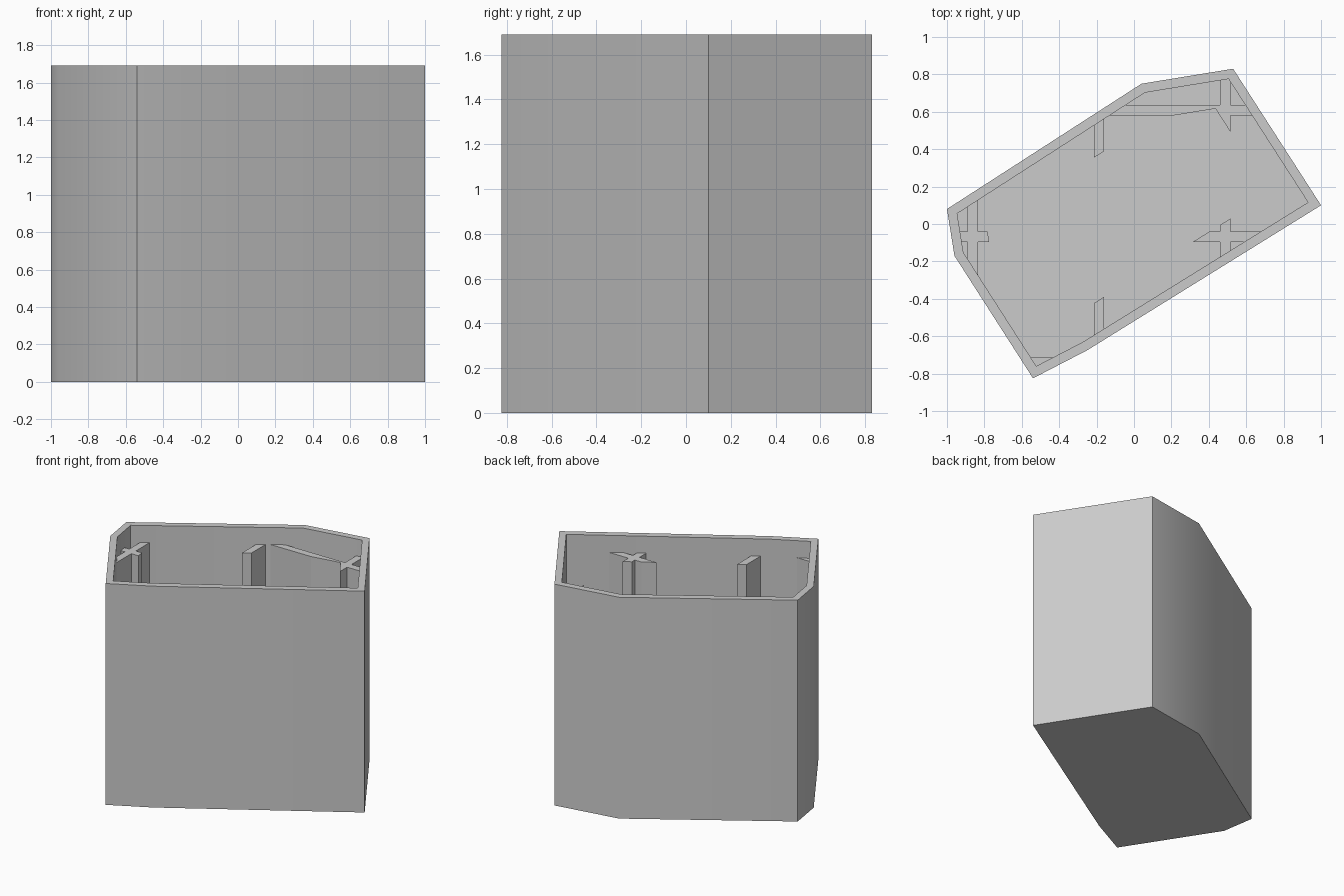
import bpy, bmesh
from mathutils import Vector

cube = bpy.data.objects.get("Cube")
if cube:
    bpy.data.objects.remove(cube, do_unlink=True)

HEIGHT, FLOOR, RIB_TOP = 1.69, 0.05, 1.56
WALL, RIB_REACH, RIB_WIDTH, RIB_SPACING = 0.05, 0.195, 0.055, 0.675

# Seven-sided footprint, counter-clockwise
OUTLINE = [Vector(p) for p in (
    (-1, .08), (-.96, -.17), (-.54, -.825), (-.25, -.675),
    (1, .10), (.53, .83), (.04, .75))]

grey = bpy.data.materials.new("plain_grey")
grey.use_nodes = True
grey.diffuse_color = (.6, .6, .6, 1)
grey.node_tree.nodes["Principled BSDF"].inputs["Base Color"].default_value = (.6, .6, .6, 1)


def inset(points, distance):
    """Move every edge of a counter-clockwise polygon inwards."""
    result = []
    for i, p in enumerate(points):
        before = (p - points[i - 1]).normalized()
        after = (points[(i + 1) % len(points)] - p).normalized()
        n1, n2 = Vector((-before.y, before.x)), Vector((-after.y, after.x))
        result.append(p + (n1 + n2) * distance / (1 + n1.dot(n2)))
    return result


def ring(bm, points, z):
    return [bm.verts.new((p.x, p.y, z)) for p in points]


def bridge(bm, a, b):
    n = len(a)
    for i in range(n):
        j = (i + 1) % n
        bm.faces.new((a[i], a[j], b[j], b[i]))


def finish(bm, name):
    bmesh.ops.recalc_face_normals(bm, faces=bm.faces)
    mesh = bpy.data.meshes.new(name)
    bm.to_mesh(mesh)
    bm.free()
    mesh.materials.append(grey)
    obj = bpy.data.objects.new(name, mesh)
    bpy.context.collection.objects.link(obj)
    return obj


# Open container: outside, rim, inside and floor
inner = inset(OUTLINE, WALL)
bm = bmesh.new()
loops = [ring(bm, OUTLINE, 0), ring(bm, OUTLINE, HEIGHT),
         ring(bm, inner, HEIGHT), ring(bm, inner, FLOOR)]
for low, high in zip(loops, loops[1:]):
    bridge(bm, low, high)
bm.faces.new(loops[0])
bm.faces.new(loops[-1])
container = finish(bm, "container")
bpy.ops.object.select_all(action="DESELECT")
container.select_set(True)
bpy.context.view_layer.objects.active = container
bpy.ops.object.shade_smooth_by_angle()

# Internal ribs: a square grid trimmed to a band along the inside wall
starts = {0: [-.89 + RIB_SPACING * i for i in range(3)],
          1: [-.77 + RIB_SPACING * i for i in range(3)]}
bm = bmesh.new()
bridge(bm, ring(bm, inset(OUTLINE, WALL - .005), RIB_TOP),
       ring(bm, inset(OUTLINE, RIB_REACH), RIB_TOP))
for axis, values in starts.items():
    normal = Vector((axis == 0, axis == 1, 0))
    for value in values:
        for cut in (value, value + RIB_WIDTH):
            bmesh.ops.bisect_plane(
                bm, geom=bm.verts[:] + bm.edges[:] + bm.faces[:],
                plane_co=normal * cut, plane_no=normal)


def in_rib(face):
    centre = face.calc_center_median()
    return any(s < centre[axis] < s + RIB_WIDTH
               for axis, values in starts.items() for s in values)


bmesh.ops.delete(bm, geom=[f for f in bm.faces if not in_rib(f)], context="FACES")
bmesh.ops.dissolve_limit(bm, angle_limit=.01, verts=bm.verts[:], edges=bm.edges[:])
tops = bm.faces[:]
extruded = bmesh.ops.extrude_face_region(bm, geom=tops, use_keep_orig=True)
bmesh.ops.translate(bm, vec=(0, 0, FLOOR - RIB_TOP),
                    verts=[g for g in extruded["geom"] if isinstance(g, bmesh.types.BMVert)])
finish(bm, "inside_ribs")
